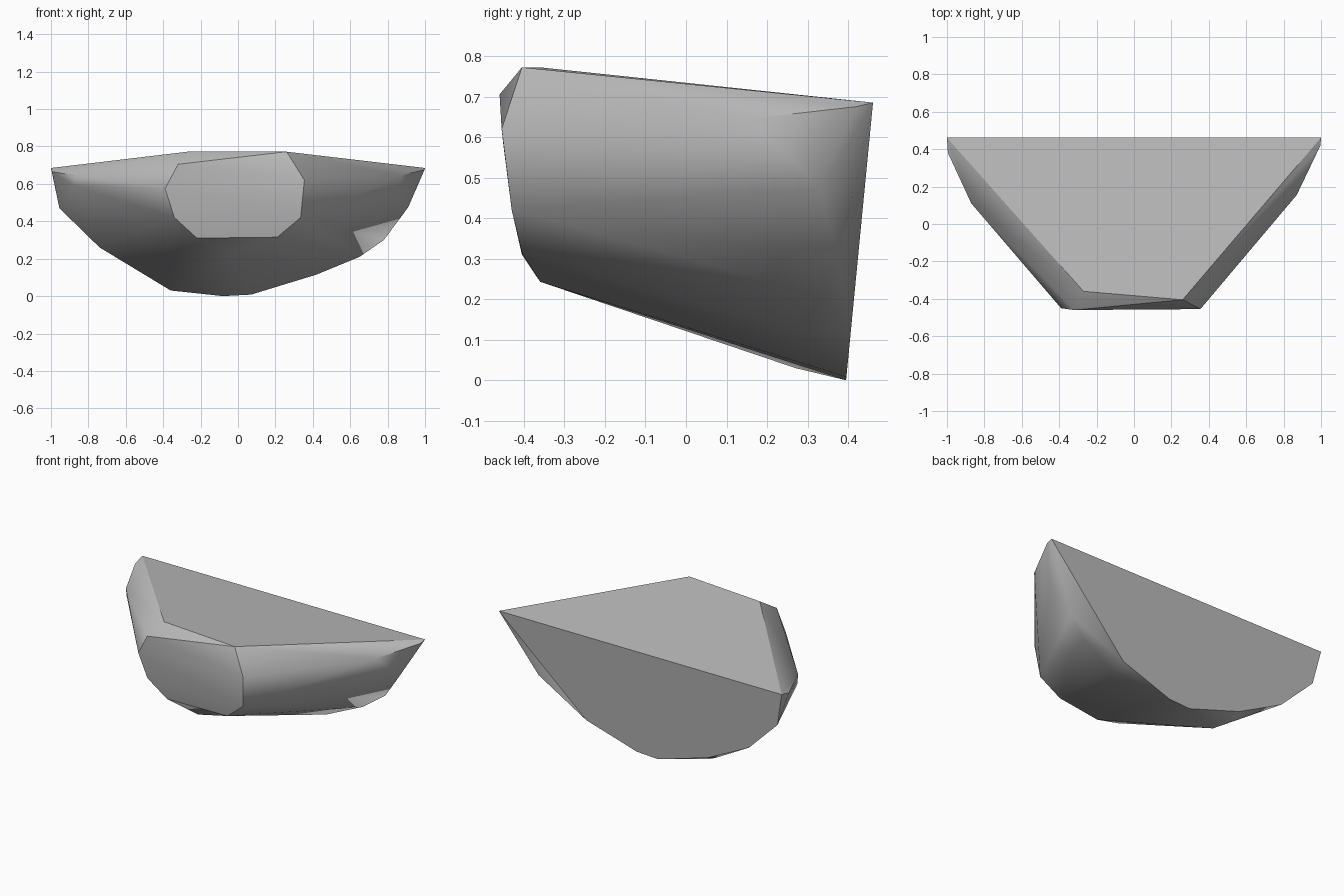
import bpy, bmesh, math

cube = bpy.data.objects.get("Cube")
if cube:
    bpy.data.objects.remove(cube)

stone = bpy.data.materials.new("stone_grey")
stone.use_nodes = True
GREY = (0.5, 0.5, 0.5, 1)
stone.diffuse_color = GREY
stone.node_tree.nodes["Principled BSDF"].inputs["Base Color"].default_value = GREY


def back_y(z):
    """Depth of the slightly tilted flat back at a given height."""
    return 0.395 + 0.097 * z


def side_of(face):
    """Name the flat break a face belongs to, or the rounded flank."""
    n = face.normal
    if n.z > 0.97:
        return "top"
    if n.y > 0.97:
        return "back"
    if n.y < -0.85:
        return "front"
    return "flank"


# Flat broken back, outlined as x, z
back = [(-1, .685), (-.955, .47), (-.74, .26), (-.44, .11), (-.08, 0),
        (.07, .008), (.42, .12), (1, .685)]
corners = [(x, back_y(z), z) for x, z in back]

# Small blunt front face
corners += [(-.32, -.46, .705), (-.39, -.45, .575), (-.34, -.43, .42),
            (-.22, -.405, .31), (-.03, -.36, .243), (.21, -.405, .315),
            (.335, -.43, .42), (.355, -.455, .62)]

# Front edge of the top
corners += [(-.27, -.36, .772), (.26, -.405, .772)]

# Chipped left and right sides
corners += [(-.995, .38, .665), (-.87, .11, .645), (-.875, .125, .59),
            (.997, .42, .675), (.87, .155, .645), (.91, .33, .475),
            (.78, .375, .30), (.65, .33, .21)]

# Underside
corners += [(-.36, .27, .03), (-.44, .33, .08), (.42, .29, .115)]

# Wrap the corners into one faceted chunk
bm = bmesh.new()
for c in corners:
    bm.verts.new(c)
bmesh.ops.convex_hull(bm, input=bm.verts)
bmesh.ops.delete(bm, geom=[v for v in bm.verts if not v.link_faces], context='VERTS')
bmesh.ops.dissolve_limit(bm, angle_limit=math.radians(1), verts=bm.verts, edges=bm.edges)
bmesh.ops.recalc_face_normals(bm, faces=bm.faces)

# Soft flanks, crisp edges around the flat breaks
for face in bm.faces:
    face.smooth = True
for edge in bm.edges:
    sides = {side_of(f) for f in edge.link_faces}
    edge.smooth = len(sides) == 1 and edge.calc_face_angle() < math.radians(50)

mesh = bpy.data.meshes.new("rock_chunk")
bm.to_mesh(mesh)
bm.free()
mesh.materials.append(stone)
rock = bpy.data.objects.new("rock_chunk", mesh)
bpy.context.collection.objects.link(rock)
